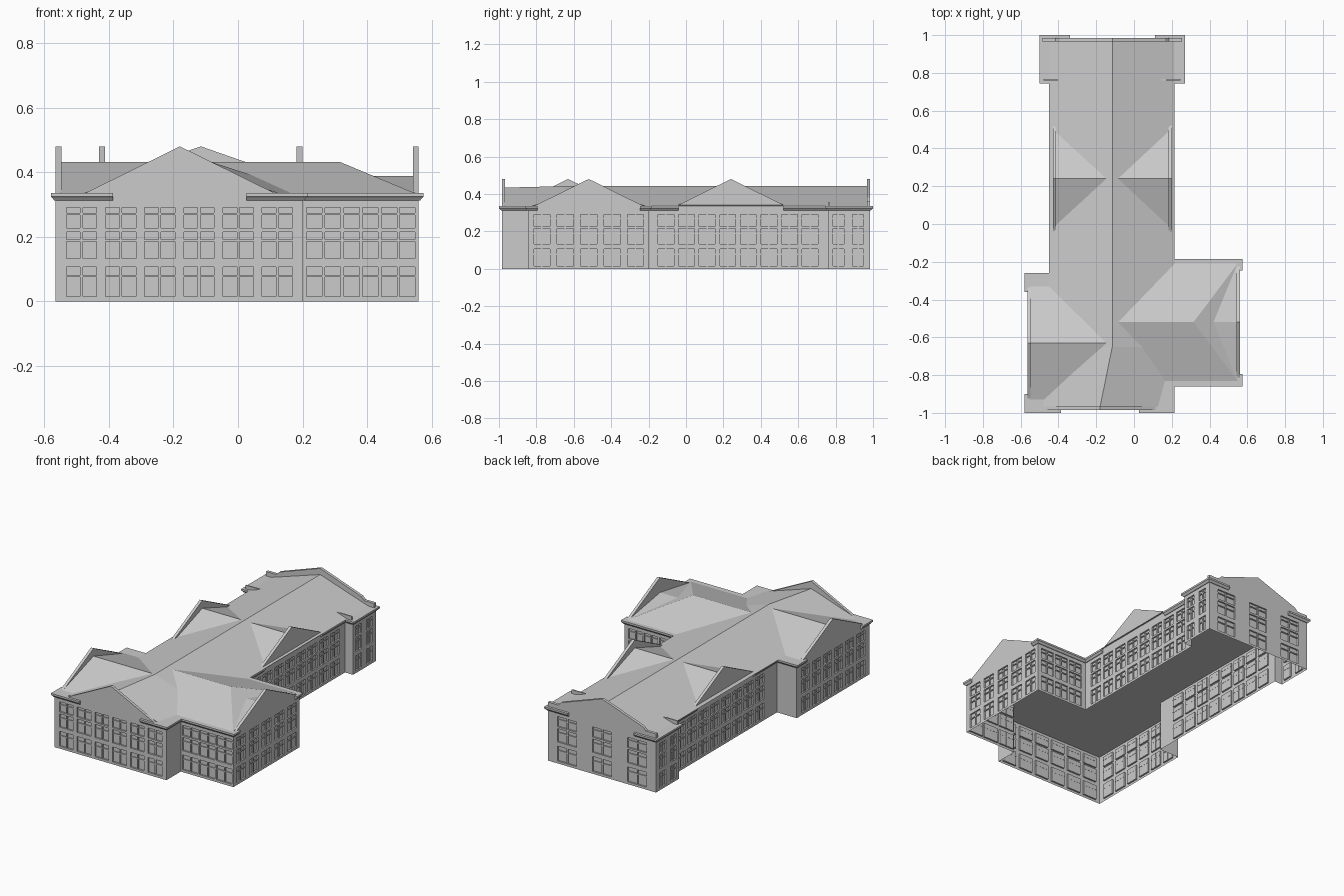
import bpy, bmesh
from mathutils import Vector

if "Cube" in bpy.data.objects:
    bpy.data.objects.remove(bpy.data.objects["Cube"])

EAVE, RIDGE, PEAK, WALL_TOP = 0.335, 0.432, 0.48, 0.312

# Wall footprint, counter-clockwise
FOOT = [(-.565, -.985), (.2, -.985), (.2, -.845), (.56, -.845), (.56, -.2), (.2, -.2), (.2, .76),
        (.255, .76), (.255, .985), (-.485, .985), (-.485, .76), (-.43, .76), (-.43, -.275), (-.565, -.275)]
FOOT = [Vector((x, y, 0)) for x, y in FOOT]
N = len(FOOT)
UP = Vector((0, 0, 1))

# Gabled facades: edge index -> (centre along the wall, half width of cornice gap)
GABLES = {0: (-.18, .207), 3: (-.52, .275), 5: (.24, .28), 8: (-.115, .225), 11: (.24, .28), 13: (-.63, .27)}


def edge(i):
    p, q = FOOT[i % N], FOOT[(i + 1) % N]
    t = (q - p).normalized()
    return p, t, t.cross(UP)


def on_edge(i, u, out=0.0, z=0.0):
    """Point on wall i at absolute coordinate u along that wall."""
    p, t, n = edge(i)
    v = p.copy()
    v[0 if abs(t.x) > .5 else 1] = u
    return v + n * out + UP * z


def finish(name, bm, recalc=True):
    if recalc:
        bmesh.ops.recalc_face_normals(bm, faces=bm.faces)
    me = bpy.data.meshes.new(name)
    bm.to_mesh(me)
    bm.free()
    ob = bpy.data.objects.new(name, me)
    bpy.context.collection.objects.link(ob)
    return ob


def loft(bm, rings, closed=True, caps=True):
    vs = [[bm.verts.new(p) for p in r] for r in rings]
    k = len(vs[0])
    for a, b in zip(vs, vs[1:]):
        for j in range(k if closed else k - 1):
            bm.faces.new((a[j], a[(j + 1) % k], b[(j + 1) % k], b[j]))
    if caps:
        bm.faces.new(vs[0][::-1])
        bm.faces.new(vs[-1])


def wall_box(bm, i, u, w, o0, o1, z0, z1):
    loft(bm, [[on_edge(i, u - w / 2, o0, z), on_edge(i, u + w / 2, o0, z),
               on_edge(i, u + w / 2, o1, z), on_edge(i, u - w / 2, o1, z)] for z in (z0, z1)])


# Walls
bm = bmesh.new()
loft(bm, [FOOT, [p + UP * WALL_TOP for p in FOOT]])
walls = finish("walls", bm)

# Windows: (edge, first centre, last centre, columns, width)
ROWS = [(.015, .107), (.133, .215), (.227, .29)]
WINDOWS = [(0, -.485, .122, 6, .094), (2, .265, .497, 3, .104), (3, -.77, -.27, 5, .088),
           (4, .275, .487, 3, .09), (5, -.107, .663, 8, .085), (7, .815, .92, 2, .06),
           (8, -.355, .125, 3, .13), (9, .815, .92, 2, .06), (11, -.107, .663, 8, .085),
           (13, -.9, -.36, 6, .08)]
cut, bars = bmesh.new(), bmesh.new()
for i, a, b, n, w in WINDOWS:
    for c in range(n):
        u = a + (b - a) * c / (n - 1)
        for z0, z1 in ROWS:
            wall_box(cut, i, u, w, -.01, .01, z0, z1)
            zt = z0 + (z1 - z0) * .68
            wall_box(bars, i, u, .008, -.011, -.003, z0, z1)
            wall_box(bars, i, u, w, -.011, -.004, zt - .003, zt + .003)
finish("window_bars", bars)
cutter = finish("window_cutter", cut)
cutter.hide_render = True
mod = walls.modifiers.new("windows", 'BOOLEAN')
mod.object, mod.operation, mod.solver = cutter, 'DIFFERENCE', 'EXACT'
bpy.context.view_layer.objects.active = walls
bpy.ops.object.modifier_apply(modifier=mod.name)
bpy.data.objects.remove(cutter)

# Open underside of the shell
bm = bmesh.new()
bm.from_mesh(walls.data)
low = [f for f in bm.faces if all(v.co.z < .001 for v in f.verts)]
bmesh.ops.delete(bm, geom=low, context='FACES')
bm.to_mesh(walls.data)
bm.free()


# Cornice: stepped slab round the eaves, cut back flush at each gable
def cornice_ring(d, z):
    ring = []
    for i in range(N):
        p, t, n = edge(i)
        ring.append(p + (n + edge(i - 1)[2]) * d + UP * z)
        if i in GABLES:
            c, h = GABLES[i]
            s = h * (1 if t.x + t.y > 0 else -1)
            ring += [on_edge(i, c - s, d, z), on_edge(i, c - s, 0, z),
                     on_edge(i, c + s, 0, z), on_edge(i, c + s, d, z)]
    return ring


bm = bmesh.new()
loft(bm, [cornice_ring(.004, WALL_TOP), cornice_ring(.012, .322), cornice_ring(.015, .324), cornice_ring(.015, EAVE)])
finish("cornice", bm)

# Gable parapets
for i, (c, h) in GABLES.items():
    prof = [(-.3, EAVE - .003), (.3, EAVE - .003), (0, PEAK)]
    if i == 8:
        prof = [(-.37, EAVE - .003), (.37, EAVE - .003), (.37, .362), (.3, .362), (.28, .382),
                (0, PEAK), (-.28, .382), (-.3, .362), (-.37, .362)]
    bm = bmesh.new()
    loft(bm, [[on_edge(i, c + u, o, z) for u, z in prof] for o in (0, -.018)])
    finish(f"gable_parapet_{i}", bm)

# Low parapet returns on the back block
bm = bmesh.new()
for i, u in ((6, .185), (10, -.42)):
    wall_box(bm, i, u, .12, -.008, 0, EAVE - .003, .358)
finish("parapet_returns", bm)

# Main roof, ridge bending towards the front gable
bm = bmesh.new()
loft(bm, [[(a, y, EAVE), (m, y, z), (b, y, EAVE)] for y, a, m, b, z in
          ((.97, -.45, -.115, .215, .442), (-.65, -.45, -.115, .215, .442), (-.97, -.48, -.18, .125, .434))],
     closed=False)
finish("main_roof", bm)


# Cross roofs behind the side gables
def cross_roof(name, x_out, y, half, z, x_in=-.115, x_top=None):
    bm = bmesh.new()
    loft(bm, [[(x, y - half, EAVE), (xt, y, z), (x, y + half, EAVE)]
              for x, xt in ((x_in, x_in), (x_out, x_top or x_out))], closed=False)
    finish(name, bm)


cross_roof("middle_roof_right", .19, .24, .28, RIDGE)
cross_roof("middle_roof_left", -.42, .24, .28, RIDGE)
cross_roof("front_left_roof", -.55, -.63, .3, RIDGE)
cross_roof("right_wing_roof", .548, -.52, .31, RIDGE, x_top=.315)
cross_roof("right_wing_dormer", .548, -.52, .31, .388, x_in=.3)
